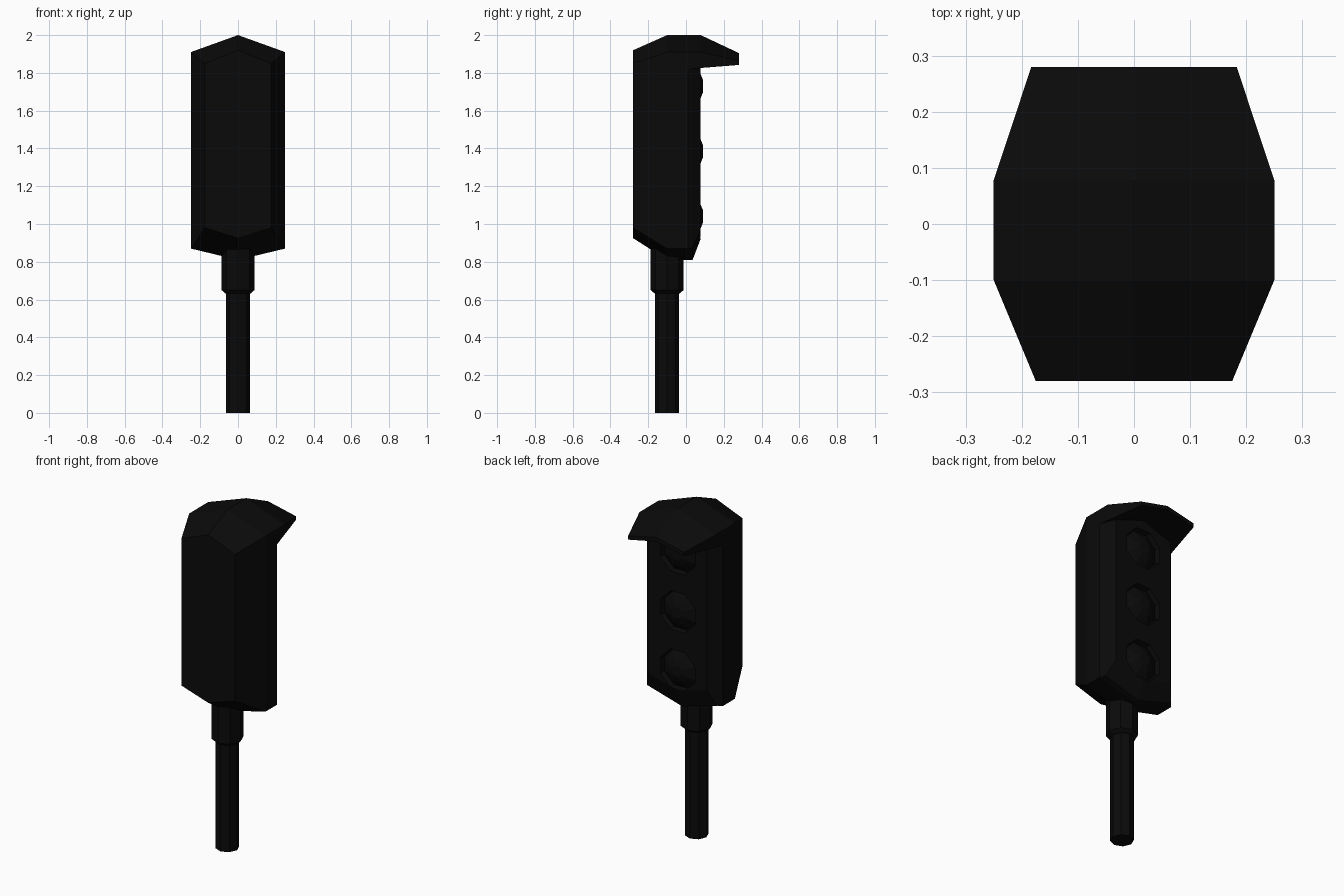
import bpy, bmesh, math

if "Cube" in bpy.data.objects:
    bpy.data.objects.remove(bpy.data.objects["Cube"])

dark = bpy.data.materials.new("dark_paint")
dark.diffuse_color = (0.003, 0.003, 0.003, 1)
dark.use_nodes = True
dark.node_tree.nodes["Principled BSDF"].inputs["Base Color"].default_value = dark.diffuse_color


def loft(name, rings):
    """Closed flat-shaded mesh through equal-length rings of points."""
    bm = bmesh.new()
    loops = [[bm.verts.new(p) for p in r] for r in rings]
    n = len(rings[0])
    for a, b in zip(loops, loops[1:]):
        for i in range(n):
            j = (i + 1) % n
            bm.faces.new((a[i], a[j], b[j], b[i]))
    bm.faces.new(loops[0])
    bm.faces.new(loops[-1])
    bmesh.ops.recalc_face_normals(bm, faces=bm.faces)
    me = bpy.data.meshes.new(name)
    bm.to_mesh(me)
    bm.free()
    me.materials.append(dark)
    ob = bpy.data.objects.new(name, me)
    bpy.context.collection.objects.link(ob)
    return ob


def gable(y, w, top, top_side, low_side, low, low_w=None):
    """Cross-section with a ridge on top and a ridge or valley below."""
    v = low_w or w
    return [(0, y, top), (w, y, top_side), (v, y, low_side),
            (0, y, low), (-v, y, low_side), (-w, y, top_side)]


def octagon_z(r, z):
    return [(r * math.cos(math.tau * i / 8), -0.1 + r * math.sin(math.tau * i / 8), z)
            for i in range(8)]


def octagon_y(r, y, zc):
    a0 = math.pi / 8
    return [(r * math.cos(math.tau * i / 8 + a0), y, zc + r * math.sin(math.tau * i / 8 + a0))
            for i in range(8)]


# Housing with gabled ends and chamfered back corners
housing = loft("signal_housing", [
    gable(-0.28, 0.175, 1.92, 1.85, 0.98, 0.925),
    gable(-0.10, 0.25, 2.0, 1.91, 0.87, 0.81),
    gable(0.01, 0.25, 1.99, 1.90, 0.87, 0.81),
    gable(0.035, 0.23, 1.98, 1.89, 0.875, 0.81),
    gable(0.077, 0.19, 1.96, 1.88, 0.97, 0.92)])

# Rain hood over the lamps
loft("hood", [
    gable(-0.10, 0.25, 2.0, 1.91, 1.82, 1.91, 0.249),
    gable(0.01, 0.25, 2.0, 1.91, 1.82, 1.91),
    gable(0.078, 0.25, 2.0, 1.91, 1.826, 1.905, 0.233),
    gable(0.28, 0.183, 1.905, 1.865, 1.842, 1.88)])

# Three domed lamps set in octagonal recesses
for i, z in enumerate((1.73, 1.385, 1.04)):
    cutter = loft(f"recess_cutter_{i}", [octagon_y(0.115, 0.05, z), octagon_y(0.13, 0.1, z)])
    cutter.hide_render = True
    cutter.hide_viewport = True
    mod = housing.modifiers.new(f"recess_{i}", 'BOOLEAN')
    mod.operation = 'DIFFERENCE'
    mod.solver = 'EXACT'
    mod.object = cutter
    loft(f"lamp_{i}", [octagon_y(r, y, z) for r, y in
                       ((0.115, 0.04), (0.113, 0.052), (0.075, 0.075), (0.035, 0.09))])

# Pole and socket
loft("pole", [octagon_z(0.064, 0), octagon_z(0.064, 0.68)])
loft("socket", [octagon_z(0.066, 0.632), octagon_z(0.087, 0.65), octagon_z(0.087, 0.9)])
